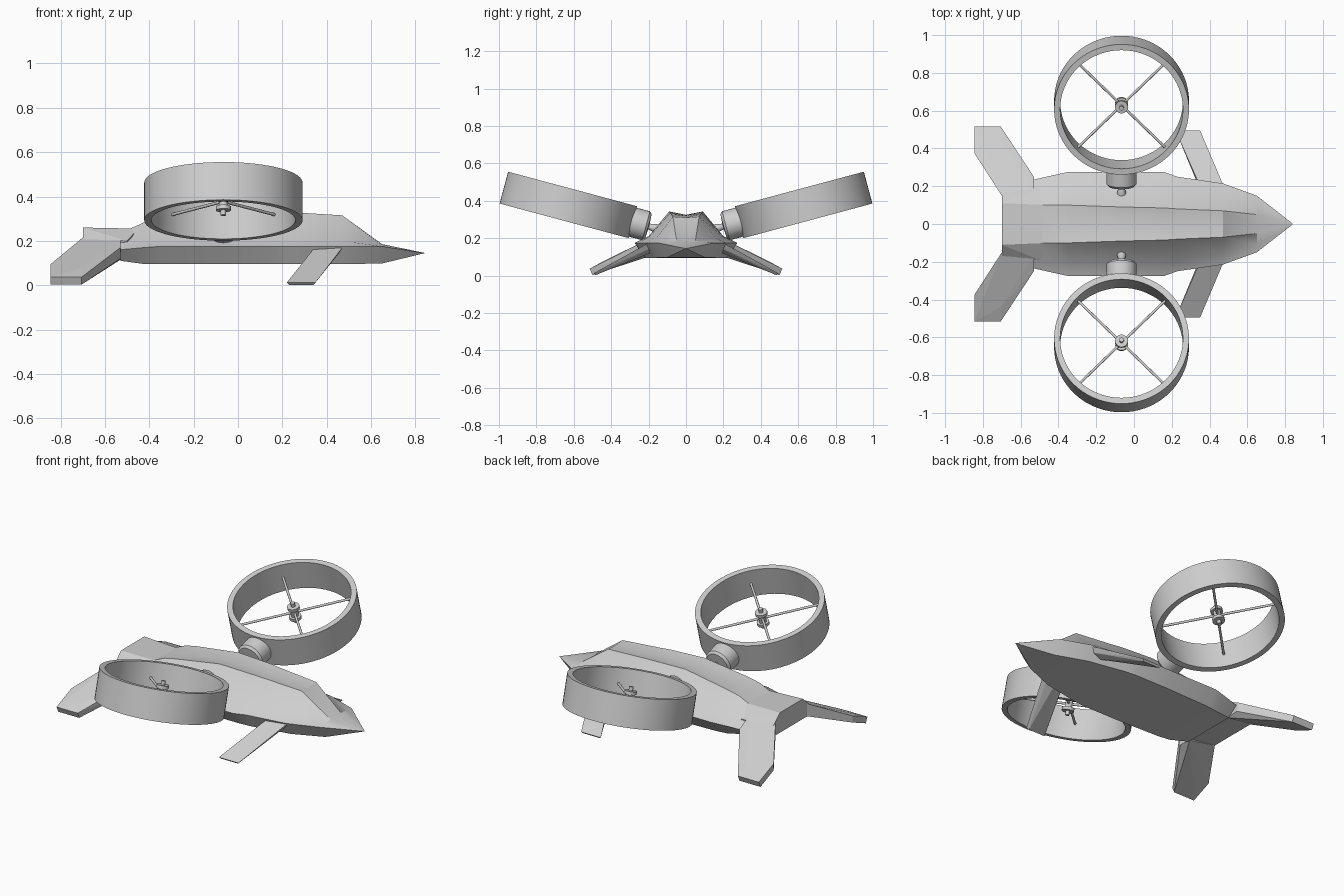
import bpy, bmesh, math
from mathutils import Matrix, Vector

if "Cube" in bpy.data.objects:
    bpy.data.objects.remove(bpy.data.objects["Cube"])

grey = bpy.data.materials.new("light grey")
grey.diffuse_color = (0.62, 0.62, 0.62, 1)
grey.use_nodes = True
grey.node_tree.nodes["Principled BSDF"].inputs["Base Color"].default_value = grey.diffuse_color


def finish(name, bm, matrix=Matrix(), smooth=30):
    bmesh.ops.remove_doubles(bm, verts=bm.verts, dist=0.0005)
    bmesh.ops.recalc_face_normals(bm, faces=bm.faces)
    me = bpy.data.meshes.new(name)
    bm.to_mesh(me)
    bm.free()
    me.materials.append(grey)
    ob = bpy.data.objects.new(name, me)
    bpy.context.collection.objects.link(ob)
    ob.matrix_world = matrix
    if smooth:
        bpy.ops.object.select_all(action='DESELECT')
        bpy.context.view_layer.objects.active = ob
        ob.select_set(True)
        bpy.ops.object.shade_smooth_by_angle(angle=math.radians(smooth))
    return ob


def loft(name, rings, smooth):
    bm = bmesh.new()
    vs = [[bm.verts.new(p) for p in r] for r in rings]
    n = len(rings[0])
    for a, b in zip(vs, vs[1:]):
        for i in range(n):
            j = (i + 1) % n
            bm.faces.new((a[i], a[j], b[j], b[i]))
    bm.faces.new(vs[0])
    bm.faces.new(vs[-1])
    return finish(name, bm, smooth=smooth)


def hull(name, pts):
    bm = bmesh.new()
    for p in pts:
        bm.verts.new(p)
    bmesh.ops.convex_hull(bm, input=bm.verts)
    bmesh.ops.dissolve_limit(bm, angle_limit=math.radians(2), verts=bm.verts, edges=bm.edges)
    return finish(name, bm, smooth=0)


def lathe(name, profile, matrix, steps=64, closed=False):
    # revolve (radius, z) points around local z
    bm = bmesh.new()
    vs = [bm.verts.new((r, 0, z)) for r, z in profile]
    es = [bm.edges.new(p) for p in zip(vs, vs[1:])]
    if closed:
        es.append(bm.edges.new((vs[-1], vs[0])))
    bmesh.ops.spin(bm, geom=vs + es, axis=(0, 0, 1), cent=(0, 0, 0),
                   angle=math.tau, steps=steps, use_merge=True)
    return finish(name, bm, matrix)


# Fuselage: x, bottom (y, z), waist (y, z), flank (y, z), shoulder (y, z), ridge z
stations = [
    (-0.53, .17, .11, .235, .16, .19, .19, .10, .235, .235),
    (-0.42, .20, .095, .26, .17, .20, .20, .10, .285, .28),
    (-0.35, .21, .095, .275, .175, .20, .205, .10, .30, .29),
    (-0.06, .22, .095, .275, .175, .20, .21, .09, .343, .325),
    (0.16, .22, .095, .275, .175, .20, .21, .085, .335, .32),
    (0.23, .215, .095, .25, .175, .195, .21, .08, .33, .318),
    (0.47, .17, .095, .215, .175, .16, .20, .07, .315, .31),
    (0.65, .10, .098, .15, .175, .11, .18, .05, .185, .185),
    (0.84, .001, .144, .002, .145, .001, .146, .0005, .146, .146),
]
rings = []
for x, by, bz, wy, wz, fy, fz, sy, sz, tz in stations:
    half = [(by, bz), (wy, wz), (fy, fz), (sy, sz)]
    ring = [(x, y, z) for y, z in half] + [(x, 0, tz)]
    ring += [(x, -y, z) for y, z in reversed(half)]
    rings.append(ring)
loft("fuselage", rings, 32)

# Tail centre block
hull("tail_centre", [(x, s * y, z) for s in (1, -1) for x, y, z in (
    (-0.45, .10, .255), (-0.70, .11, .26), (-0.70, .17, .205),
    (-0.50, .19, .20), (-0.70, .15, .14), (-0.50, .18, .12))])

for s, side in ((1, "left"), (-1, "right")):
    # Swept, drooping tail fin
    hull(side + "_tail_fin", [(x, s * y, z) for x, y, z in (
        (-0.70, .15, .215), (-0.53, .16, .215), (-0.53, .25, .17),
        (-0.705, .44, .078), (-0.705, .515, .037), (-0.845, .515, .037),
        (-0.845, .375, .095), (-0.70, .15, .14), (-0.53, .16, .115), (-0.53, .24, .12),
        (-0.705, .50, .003), (-0.845, .50, .003), (-0.845, .375, .055))])

    # Drooping front canard
    hull(side + "_canard", [(x, s * y, z) for x, y, z in (
        (0.35, .20, .175), (0.475, .20, .175), (0.35, .495, .012), (0.22, .495, .012),
        (0.35, .18, .15), (0.41, .18, .125), (0.46, .18, .15),
        (0.34, .485, .002), (0.23, .485, .002))])

    # Tilted duct frame: local z is the rotor axis, local y points along the span
    M = Matrix.Translation((-0.066, s * 0.629, 0.378)) @ Matrix.Rotation(s * math.radians(15), 4, 'X')
    lathe(side + "_duct", [(.357, -.088), (.357, .088), (.325, .088), (.325, -.088)], M, 72, True)

    # Hub of stacked discs
    lathe(side + "_hub", [(0, -.065), (.012, -.065), (.012, -.042), (.034, -.042), (.034, -.024),
                          (.020, -.024), (.020, .024), (.034, .024), (.034, .042),
                          (.012, .042), (.012, .065), (0, .065)], M, 24)

    # Four struts
    bm = bmesh.new()
    for k in range(4):
        R = Matrix.Rotation(math.pi / 4 + k * math.pi / 2, 4, 'Z')
        T = R @ Matrix.Translation((.17, 0, 0)) @ Matrix.Rotation(math.pi / 2, 4, 'Y')
        bmesh.ops.create_cone(bm, cap_ends=True, segments=10, radius1=.007, radius2=.007,
                              depth=.32, matrix=T)
    finish(side + "_duct_struts", bm, M, 40)

    # Pivot mount between hull and duct, with a small rounded pin on the inside
    P = M @ Matrix.Rotation(s * math.pi / 2, 4, 'X')
    lathe(side + "_pivot_mount", [(0, .335), (.08, .335), (.08, .43), (.068, .443), (0, .447)], P, 32)
    lathe(side + "_pivot_pin", [(0, .44), (.015, .44), (.018, .46), (.024, .48),
                                (.021, .497), (.012, .506), (0, .509)], P, 16)
